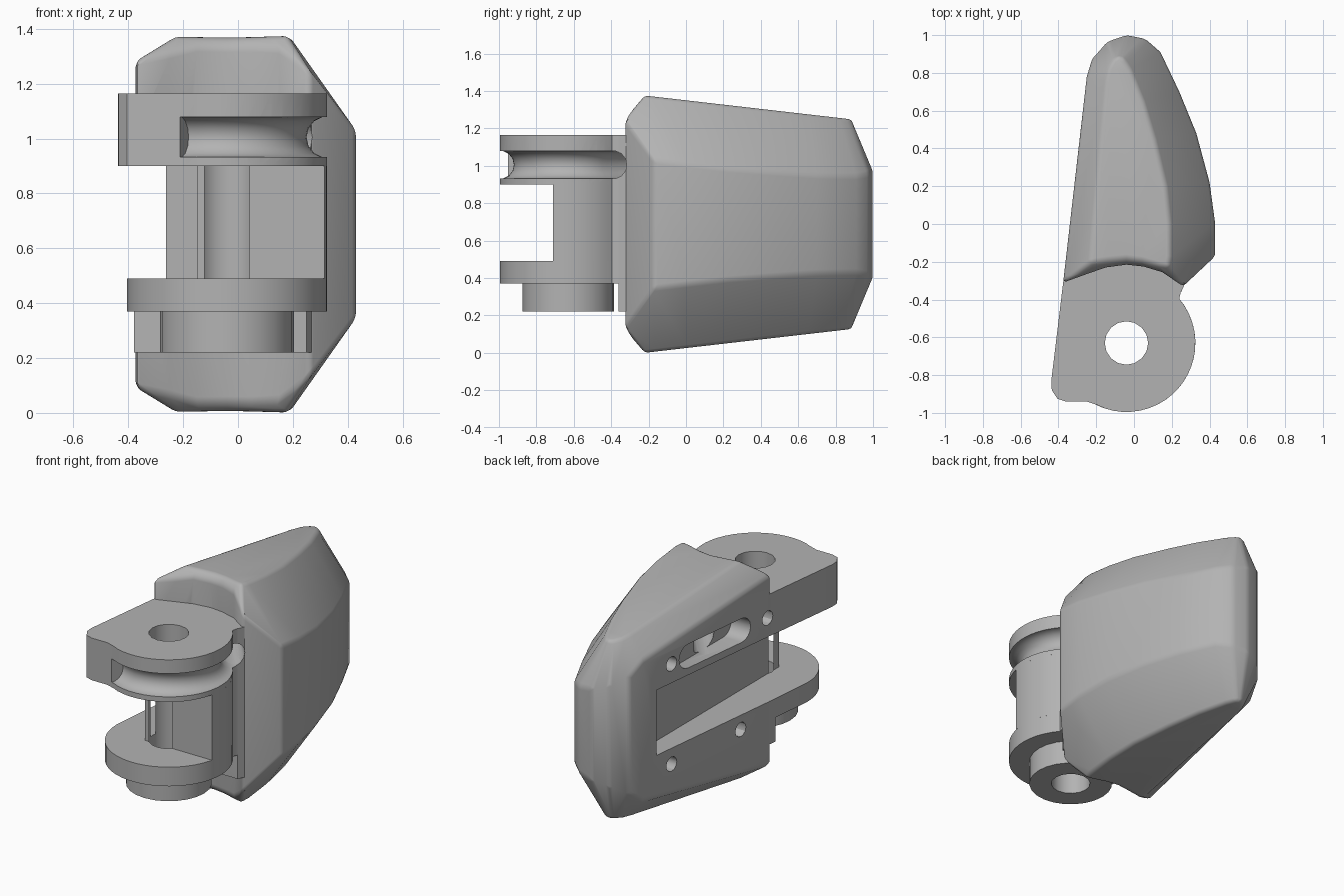
import bpy, bmesh, math
from mathutils import Vector

if "Cube" in bpy.data.objects:
    bpy.data.objects.remove(bpy.data.objects["Cube"])

grey = bpy.data.materials.new("plain grey")
grey.diffuse_color = (0.45, 0.45, 0.45, 1)
grey.use_nodes = True
grey.node_tree.nodes["Principled BSDF"].inputs["Base Color"].default_value = grey.diffuse_color
HX, HY, R = -0.04, -0.63, 0.365      # hinge axis and knuckle radius
MID = 0.6875                         # mid height of the shell


def loft(name, rings):
    """Skin closed rings of equal length and cap both ends."""
    bm = bmesh.new()
    vs = [[bm.verts.new(p) for p in ring] for ring in rings]
    n = len(rings[0])
    for a, b in zip(vs, vs[1:]):
        for i in range(n):
            j = (i + 1) % n
            bm.faces.new((a[i], a[j], b[j], b[i]))
    bm.faces.new(vs[0][::-1])
    bm.faces.new(vs[-1])
    bmesh.ops.recalc_face_normals(bm, faces=bm.faces)
    me = bpy.data.meshes.new(name)
    bm.to_mesh(me)
    bm.free()
    ob = bpy.data.objects.new(name, me)
    bpy.context.collection.objects.link(ob)
    me.materials.append(grey)
    return ob


def prism(name, pts, z0, z1):
    return loft(name, [[(x, y, z) for x, y in pts] for z in (z0, z1)])


def side_prism(name, pts, x0, x1):
    return loft(name, [[(x, y, z) for y, z in pts] for x in (x0, x1)])


def arc(cx, cy, r, a0, a1, n):
    return [(cx + r * math.cos(math.radians(a0 + (a1 - a0) * i / n)),
             cy + r * math.sin(math.radians(a0 + (a1 - a0) * i / n))) for i in range(n + 1)]


def circle(cx, cy, r, n):
    return arc(cx, cy, r, 0, 360, n)[:-1]


def roof(y):
    return 1.375 - 0.115 * (y + 0.22)


# shell plan: outer x, y, then roof edge x, y, then shoulder drop below the roof
plan = [
    (-.375, -.31, -.23, -.20, .10), (-.25, .78, -.15, .75, .13),
    (-.22, .88, -.14, .82, .20), (-.14, .965, -.11, .87, .24),
    (-.04, 1.0, -.08, .89, .26), (.06, .98, -.05, .87, .28),
    (.14, .91, -.02, .82, .30), (.24, .70, .05, .65, .32),
    (.33, .48, .11, .45, .33), (.40, .22, .17, .20, .34),
    (.43, 0, .19, 0, .34), (.43, -.17, .19, -.17, .34),
    (.26, -.33, .18, -.225, .14), (.15, -.255, .13, -.215, .05),
    (.05, -.225, .04, -.19, .04), (-.04, -.215, -.04, -.18, .04),
    (-.15, -.23, -.14, -.19, .04), (-.25, -.265, -.20, -.20, .07)]
outer = [(x, y, roof(y) - d) for x, y, u, v, d in plan]
inner = [(u, v, roof(v)) for x, y, u, v, d in plan]
flip = lambda ring: [(x, y, 2 * MID - z) for x, y, z in ring]
shell = loft("shell", [flip(inner), flip(outer), outer, inner])
bev = shell.modifiers.new("soft edges", 'BEVEL')
bev.width, bev.segments = 0.03, 3
bev.limit_method, bev.angle_limit = 'ANGLE', math.radians(24)

# neck block joining the shell to the hinge
neck = prism("neck", [(-.375, -.31), (-.379, -.35), (-.34, -.36), (.25, -.36), (.27, -.315),
                      (.2, -.1), (-.33, -.1)], 0.22, 1.165)
# hinge arms, web and boss
root = [(.25, -.35), (.27, -.31), (.2, -.1), (-.33, -.1), (-.375, -.31)]
upper_arm = prism("upper_arm", arc(HX, HY, R, -108, 40, 20) + root + [
    (-.438, -.83), (-.435, -.88), (-.405, -.925), (-.36, -.94), (-.25, -.94), (-.19, -.96)],
    0.9, 1.165)
lower_arm = prism("lower_arm", arc(HX, HY, R, -180, 40, 28) + root, 0.37, 0.49)
web = prism("hinge_web", arc(HX, HY, R, -12.8, 40, 8) + root[:3] + [(-.15, -.1), (-.15, -.71)],
            0.49, 0.9)
boss = prism("lower_boss", circle(HX, HY, 0.245, 24), 0.22, 0.37)

# cutters
bore = prism("bore_cutter", circle(HX, HY, 0.115, 16), -0.2, 1.6)
notch = prism("notch_cutter", [(-.8, -1.3), (-.15, -1.3), (-.15, .67), (-.8, .67)], 0.49, 0.9)
slot = side_prism("slot_cutter", arc(.40, 1.02, .075, -90, 90, 8) + arc(-.06, 1.02, .075, 90, 270, 8),
                  -0.8, -0.22)
screws = [side_prism("screw_cutter", circle(y, z, 0.045, 12), -0.8, -0.15)
          for y, z in ((.54, 1.02), (-.28, 1.02), (-.05, .40), (.54, .39))]

# cable groove: runs round the upper knuckle, then tunnels to the slot
path = [Vector((x, y, 1.005)) for x, y in arc(HX, HY, R, -118, 45, 24)] + [Vector((-.26, .2, 1.015))]
rings = []
for i, p in enumerate(path):
    d = path[min(i + 1, len(path) - 1)] - path[max(i - 1, 0)]
    if i == len(path) - 2:
        d = (path[i] - path[i - 1]).normalized() + (path[i + 1] - path[i]).normalized()
    side = Vector((d.y, -d.x, 0)).normalized()
    rings.append([p + side * u + Vector((0, 0, w)) for u, w in circle(0, 0, 0.075, 14)])
groove = loft("groove_cutter", rings)

cuts = {shell: [notch, slot, groove] + screws, neck: [notch, groove, slot] + screws[:2],
        upper_arm: [bore, groove, slot] + screws[:2], lower_arm: [bore], web: [bore], boss: [bore]}
for ob, tools in cuts.items():
    for t in tools:
        m = ob.modifiers.new("cut", 'BOOLEAN')
        m.operation, m.solver, m.object = 'DIFFERENCE', 'EXACT', t

# bake the cuts, drop the cutters, smooth the round faces
bpy.context.view_layer.update()
deps = bpy.context.evaluated_depsgraph_get()
baked = {ob: bpy.data.meshes.new_from_object(ob.evaluated_get(deps)) for ob in cuts}
for ob, me in baked.items():
    ob.modifiers.clear()
    ob.data = me
for t in [bore, notch, slot, groove] + screws:
    bpy.data.objects.remove(t)
bpy.ops.object.select_all(action='DESELECT')
for ob in cuts:
    ob.select_set(True)
bpy.context.view_layer.objects.active = shell
bpy.ops.object.shade_smooth_by_angle(angle=math.radians(30))
